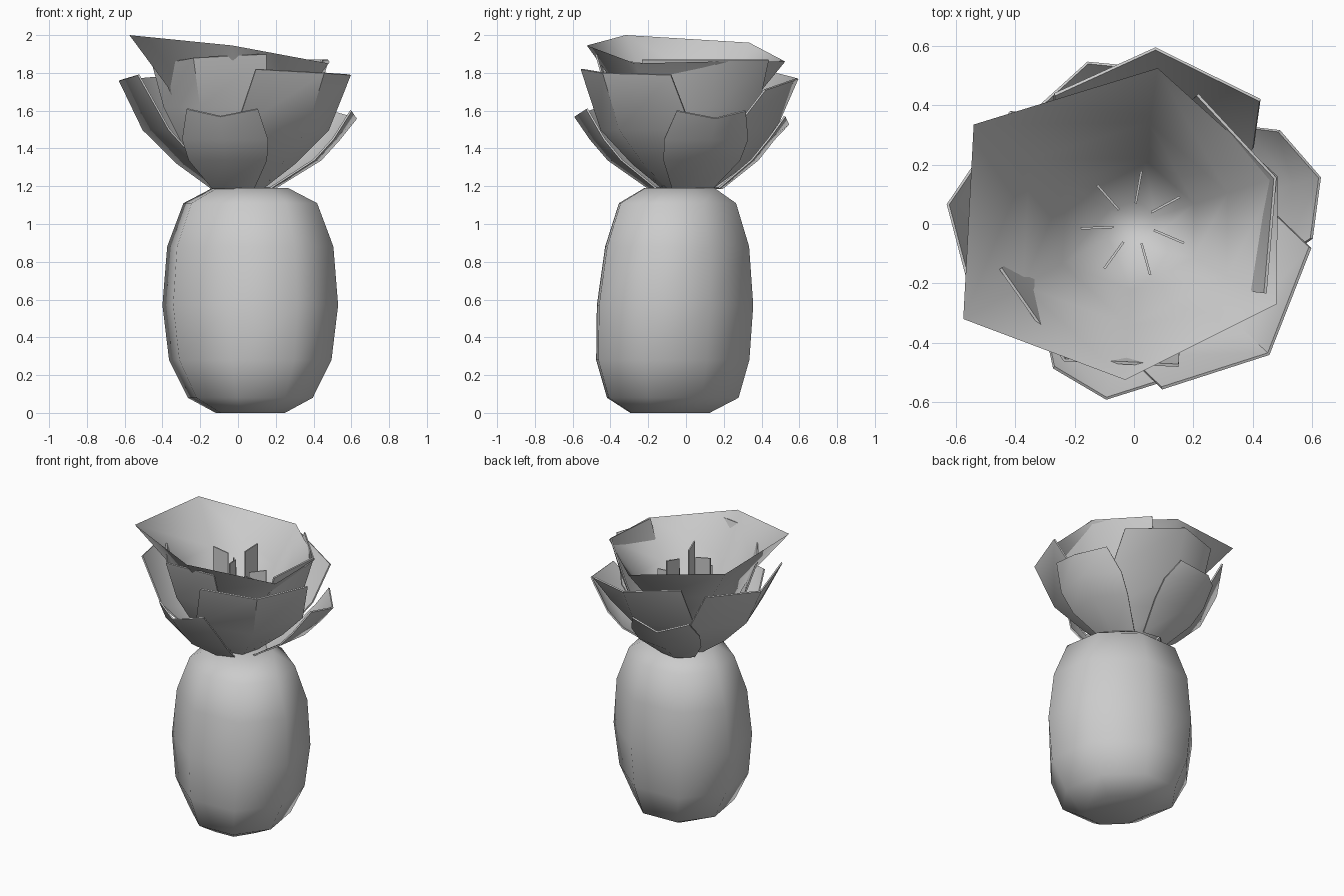
import bpy, bmesh
from math import sin, cos, pi, radians
from mathutils import Vector

cube = bpy.data.objects.get("Cube")
if cube:
    bpy.data.objects.remove(cube, do_unlink=True)

grey = bpy.data.materials.new("plain_grey")
grey.use_nodes = True
grey.diffuse_color = (0.6, 0.6, 0.6, 1)
grey.node_tree.nodes["Principled BSDF"].inputs["Base Color"].default_value = grey.diffuse_color


def loft(name, rows, closed, caps=(), thickness=0, angle=40):
    """Skin rows of points into one smooth-shaded object."""
    bm = bmesh.new()
    grid = [[bm.verts.new(p) for p in row] for row in rows]
    n = len(grid[0])
    for low, high in zip(grid, grid[1:]):
        for i in range(n if closed else n - 1):
            j = (i + 1) % n
            bm.faces.new((low[i], low[j], high[j], high[i]))
    for row in caps:
        bm.faces.new(grid[row])
    bmesh.ops.recalc_face_normals(bm, faces=bm.faces)
    mesh = bpy.data.meshes.new(name)
    bm.to_mesh(mesh)
    bm.free()
    mesh.materials.append(grey)
    ob = bpy.data.objects.new(name, mesh)
    bpy.context.collection.objects.link(ob)
    bpy.ops.object.select_all(action='DESELECT')
    ob.select_set(True)
    bpy.context.view_layer.objects.active = ob
    if thickness:
        solid = ob.modifiers.new("thickness", 'SOLIDIFY')
        solid.thickness = thickness
        solid.offset = 0
        bpy.ops.object.modifier_apply(modifier=solid.name)
    bpy.ops.object.shade_smooth_by_angle(angle=radians(angle))


def polar(r, a, z):
    return Vector((r * cos(a), r * sin(a), z))


# Fruit body: eight-sided, slightly skewed barrel, (height, radius x, radius y, centre y)
barrel = [(0.0, .185, .224, -.085), (.08, .335, .372, -.07), (.28, .438, .433, -.07),
          (.57, .475, .442, -.058), (.88, .45, .407, -.047), (1.11, .362, .331, -.045),
          (1.19, .205, .199, -.035)]
rings = []
for z, rx, ry, cy in barrel:
    angles = [radians(24.5 + 45 * k) for k in range(8)]
    rings.append([(.065 + rx * cos(a) - .13 * ry * sin(a), cy + ry * sin(a), z) for a in angles])
loft("fruit_body", rings, True, caps=(0, -1), angle=80)

# Inner cup: six-sided bowl with a slanted rim
rim = [(.08, .525, 1.86), (-.54, .335, 1.96), (-.575, -.32, 2.0),
       (-.03, -.525, 1.945), (.48, -.27, 1.85), (.485, .16, 1.86)]
rings = [[(x * f, y * f, 1.2 + (z - 1.2) * t) for x, y, z in rim]
         for f, t in ((.15, 0), (.42, .3), (.65, .66), (1, 1))]
loft("leaf_cup", rings, True, caps=(0,), angle=80)


def leaf(name, degrees, profile, widths, ends, lift):
    """Folded leaf: (radius, height) rows, half widths, radius factors, tip lifts."""
    a = radians(degrees)
    rows = []
    for k, ((r, z), w) in enumerate(zip(profile, widths)):
        last = k == len(profile) - 1
        rows.append([polar(r * factor, a + c * w / r, z + (rise if last else 0))
                     for c, factor, rise in zip((-1, 0, 1), (ends[0], 1, ends[1]), lift)])
    loft(name, rows, False, thickness=.01, angle=50)


# Short outer leaves
for side, degrees, tip, z in (("front", -99, .595, 1.57), ("left", 14, .645, 1.56),
                              ("back", 106, .565, 1.53)):
    profile = [(.2, 1.19), (tip * .7, 1.34), (tip * .86, 1.45), (tip, z)]
    leaf("outer_leaf_" + side, degrees, profile, (.13, .24, .26, .21), (.93, .9), (.04, 0, .04))

# Wide middle leaves
for side, degrees, tip, z, ends, lift in (
        ("front", -44, .63, 1.8, (.89, .95), (.02, 0, -.01)),
        ("back", 83, .595, 1.77, (1, .86), (-.06, 0, .04)),
        ("right", 174, .63, 1.76, (.89, .97), (.02, 0, .03))):
    profile = [(.14, 1.19), (.32, 1.32), (tip * .8, 1.5), (tip, z)]
    leaf("middle_leaf_" + side, degrees, profile, (.13, .31, .42, .4), ends, lift)

# Tall inner leaves hugging the cup
for side, degrees, tip, ends, lift in (("front", -117, .515, (.92, .97), (-.03, .01, .03)),
                                       ("left", 18, .5, (1, .97), (0, 0, 0))):
    profile = [(.14, 1.2), (.28, 1.35), (tip * .85, 1.62), (tip, 1.87)]
    leaf("inner_leaf_" + side, degrees, profile, (.13, .26, .37, .4), ends, lift)

# Thin upright blades standing radially inside the cup
for k in range(7):
    a = radians(34) + k * 2 * pi / 7
    top = 1.82 if k % 2 else 1.7
    rows = [[polar(.07, a, z), polar(.18, a - .06, z + .02)] for z in (1.21, top)]
    loft("inner_blade_%d" % (k + 1), rows, False, thickness=.008)
